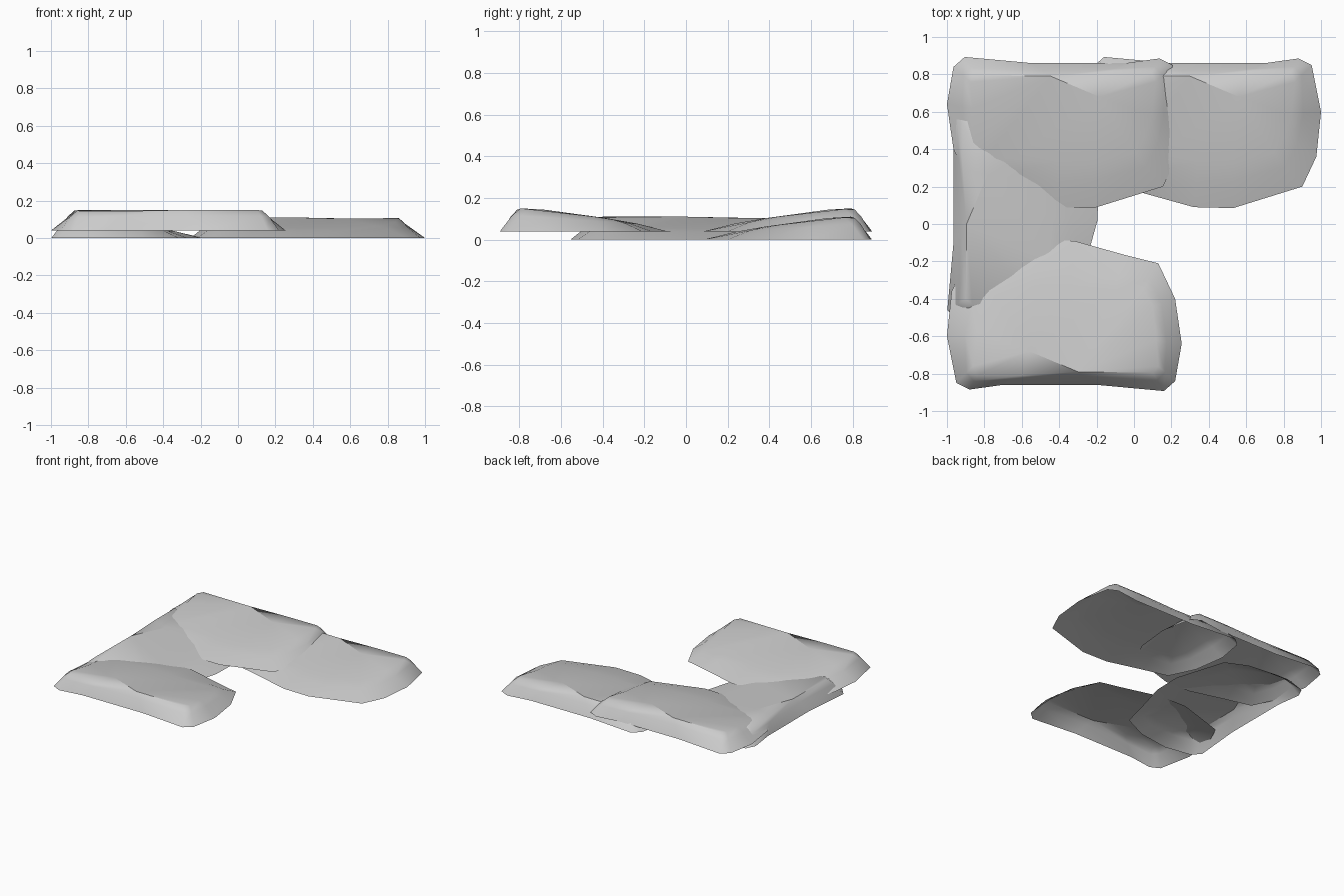
import bpy
import bmesh
from math import radians
from mathutils import Matrix, Vector

cube = bpy.data.objects.get("Cube")
if cube:
    bpy.data.objects.remove(cube, do_unlink=True)

stone = bpy.data.materials.new("grey_stone")
stone.use_nodes = True
grey = (0.6, 0.6, 0.6, 1)
stone.diffuse_color = grey
stone.node_tree.nodes["Principled BSDF"].inputs["Base Color"].default_value = grey

# Footprint of one slab, and the matching rim of its sloping top
footprint = [(-1, -.6), (-.95, -.85), (-.88, -.885), (-.7, -.86), (-.2, -.86),
             (.16, -.893), (.22, -.84), (.255, -.64), (.22, -.4), (.13, -.21),
             (-.05, -.165), (-.32, -.09), (-.53, -.085), (-.9, -.2), (-.975, -.36)]
crown = [(-.84, -.58), (-.86, -.76), (-.84, -.81), (-.6, -.81), (-.3, -.79),
         (.1, -.795), (.13, -.76), (.12, -.62), (.1, -.44), (.05, -.35),
         (-.1, -.35), (-.34, -.33), (-.53, -.33), (-.75, -.38), (-.8, -.46)]
dent = (-.56, -.68)


def top_height(y):
    """Wedge profile: tall at the outer edge, thin at the inner edge."""
    return min(.11, .11 - .113 * (y + .79), .213 * (-.085 - y))


def make_slab_mesh():
    """Open shell: bevelled sides and a sloping top, hollow underneath."""
    bm = bmesh.new()
    base, shoulder, rim = [], [], []
    for index, (outer, inner) in enumerate(zip(footprint, crown)):
        height = top_height(inner[1])
        if index in (2, 3):
            height -= .006  # worn corner beside the dent
        low = Vector((*outer, 0))
        high = Vector((*inner, height))
        middle = low.lerp(high, .6)
        middle.z = height * .7
        base.append(bm.verts.new(low))
        shoulder.append(bm.verts.new(middle))
        rim.append(bm.verts.new(high))
    hollow = bm.verts.new((*dent, top_height(dent[1]) + .006))

    # Bevelled sides
    count = len(base)
    for lower, upper in ((base, shoulder), (shoulder, rim)):
        for i in range(count):
            j = (i + 1) % count
            bm.faces.new((lower[i], lower[j], upper[j], upper[i]))

    # Top facets, fanned around the dent and the ridge corner
    for hub, spokes in ((hollow, (10, 11, 12, 13, 14, 0, 1, 2, 3, 4)),
                        (rim[4], (5, 6, 7, 8, 9, 10))):
        for a, b in zip(spokes, spokes[1:]):
            bm.faces.new((hub, rim[a], rim[b]))
    bm.faces.new((hollow, rim[4], rim[10]))

    # Crisp chipped edge along the dent and the ridge
    for a, b in ((hollow, rim[4]), (rim[4], rim[5])):
        bm.edges.get((a, b)).smooth = False
    mesh = bpy.data.meshes.new("stone_slab")
    bm.to_mesh(mesh)
    bm.free()
    mesh.materials.append(stone)
    return mesh


def place_slab(name, turn, offset):
    mesh = make_slab_mesh()
    mesh.transform(Matrix.Translation(offset) @ Matrix.Rotation(radians(turn), 4, "Z"))
    slab = bpy.data.objects.new(name, mesh)
    bpy.context.collection.objects.link(slab)
    bpy.ops.object.select_all(action="DESELECT")
    slab.select_set(True)
    bpy.context.view_layer.objects.active = slab
    bpy.ops.object.shade_smooth_by_angle(angle=radians(60))


# Four overlapping slabs laid around a corner
place_slab("front_slab", 0, (0, 0, .04))
place_slab("back_right_slab", 180, (-.745, 0, .04))
place_slab("back_left_slab", 180, (0, 0, 0))
place_slab("side_slab", -90, (-.105, -.3, 0))
